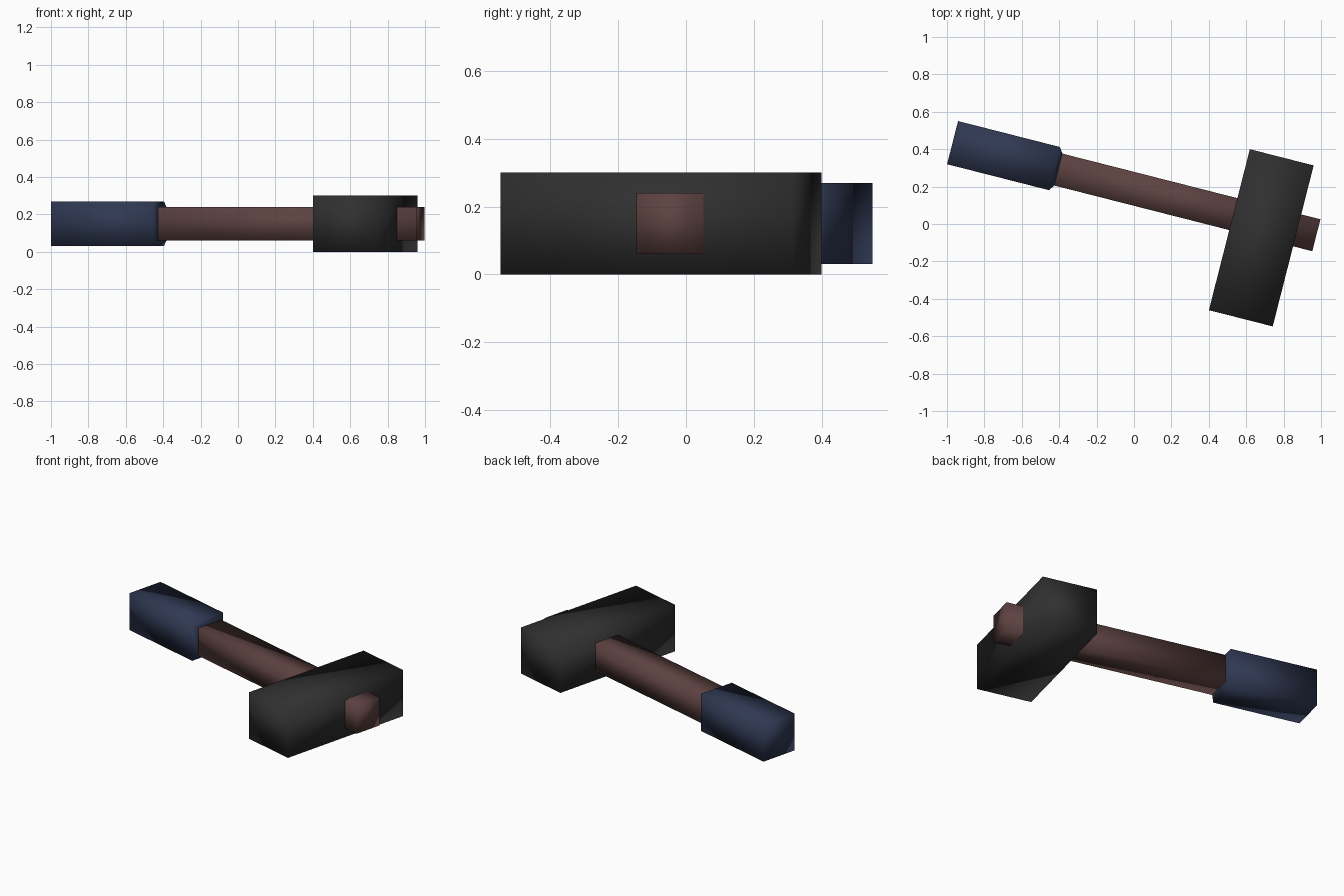
import bpy, math
from mathutils import Matrix

if "Cube" in bpy.data.objects:
    bpy.data.objects.remove(bpy.data.objects["Cube"])

# The hammer lies flat; its own axis runs from the grip end, turned in plan
FRAME = Matrix.Translation((-0.97, 0.435, 0.15)) @ Matrix.Rotation(math.radians(-14.28), 4, 'Z')


def material(name, rgb):
    m = bpy.data.materials.new(name)
    m.diffuse_color = (*rgb, 1)
    m.use_nodes = True
    m.node_tree.nodes["Principled BSDF"].inputs["Base Color"].default_value = m.diffuse_color
    return m


def loft(name, sections, mat):
    """Rectangular sections (along, across_min, across_max, half_height) joined into a closed solid."""
    verts, faces = [], []
    for x, y0, y1, h in sections:
        verts += [FRAME @ v for v in map(lambda p: Matrix.Translation(p).translation,
                  [(x, y0, -h), (x, y1, -h), (x, y1, h), (x, y0, h)])]
    for s in range(len(sections) - 1):
        a = 4 * s
        for i in range(4):
            j = (i + 1) % 4
            faces.append((a + i, a + j, a + 4 + j, a + 4 + i))
    n = len(verts)
    faces += [(3, 2, 1, 0), (n - 4, n - 3, n - 2, n - 1)]
    me = bpy.data.meshes.new(name)
    me.from_pydata(verts, [], faces)
    me.materials.append(mat)
    # soft shading over the plain block shapes
    for p in me.polygons:
        p.use_smooth = True
    ob = bpy.data.objects.new(name, me)
    bpy.context.collection.objects.link(ob)
    return ob


iron = material("dark iron", (0.029, 0.029, 0.029))
wood = material("red brown wood", (0.108, 0.054, 0.052))
cloth = material("navy grip", (0.029, 0.040, 0.086))

# Grip with a tapered front collar
loft("grip", [(0, -0.119, 0.119, 0.12), (0.562, -0.119, 0.119, 0.12),
              (0.583, -0.089, 0.089, 0.09)], cloth)
# Shaft passing through the head
loft("shaft", [(0.56, -0.088, 0.088, 0.09), (2.007, -0.088, 0.088, 0.09)], wood)
# Head block
loft("head", [(1.549, -0.53, 0.358, 0.15), (1.901, -0.53, 0.358, 0.15)], iron)
